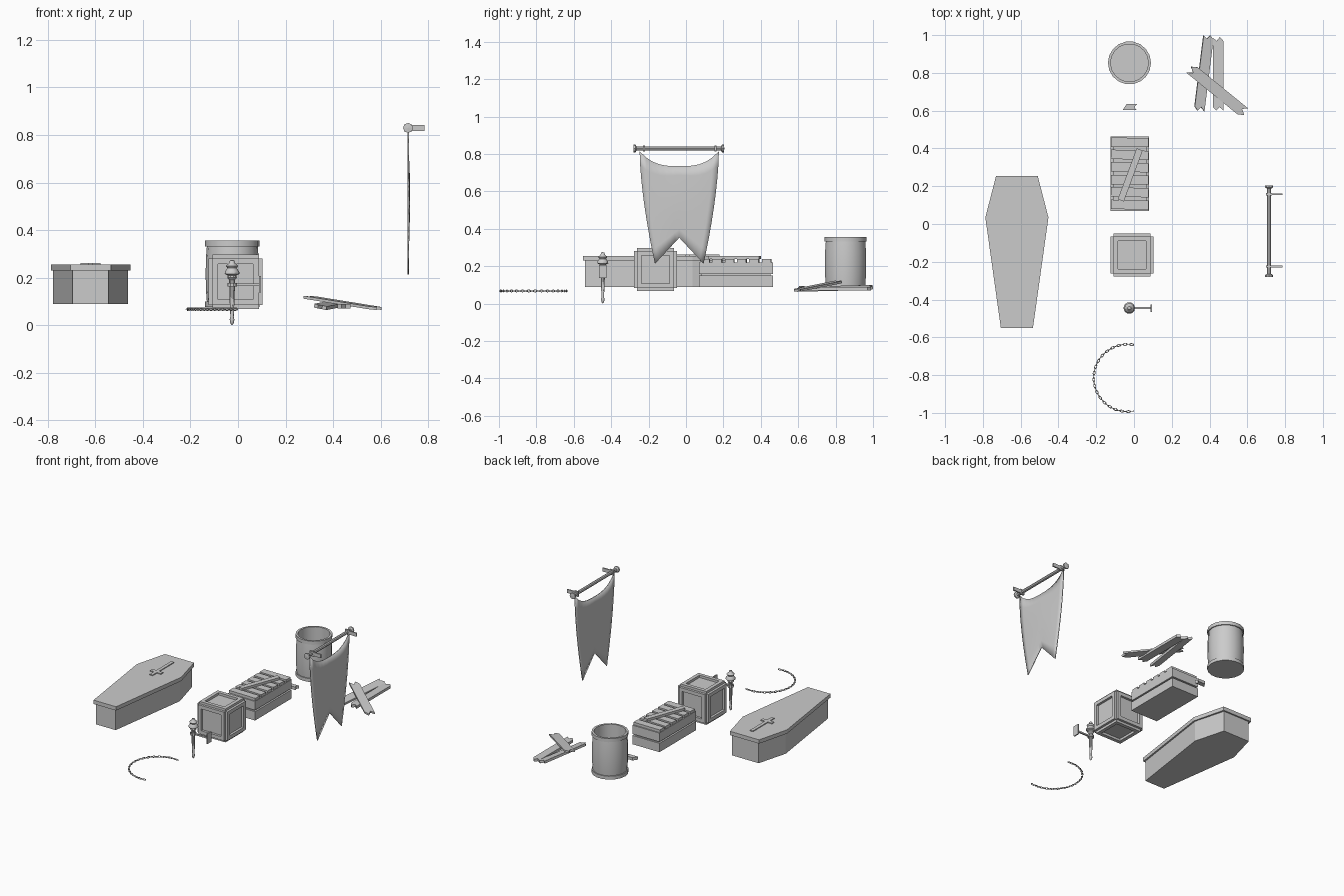
import bpy, bmesh, math, random
from mathutils import Matrix, Vector

random.seed(4)
if "Cube" in bpy.data.objects:
    bpy.data.objects.remove(bpy.data.objects["Cube"])

grey = bpy.data.materials.new("plain grey")
grey.use_nodes = True
colour = (0.6, 0.6, 0.6, 1)
grey.diffuse_color = colour
grey.node_tree.nodes["Principled BSDF"].inputs["Base Color"].default_value = colour


def finish(name, bm, smooth=False):
    bmesh.ops.recalc_face_normals(bm, faces=bm.faces)
    mesh = bpy.data.meshes.new(name)
    bm.to_mesh(mesh)
    bm.free()
    mesh.materials.append(grey)
    obj = bpy.data.objects.new(name, mesh)
    bpy.context.collection.objects.link(obj)
    if smooth:
        bpy.ops.object.select_all(action='DESELECT')
        obj.select_set(True)
        bpy.context.view_layer.objects.active = obj
        bpy.ops.object.shade_smooth_by_angle(angle=math.radians(35))
    return obj


def add_box(bm, centre, size, matrix=Matrix()):
    m = matrix @ Matrix.Translation(centre) @ Matrix.Diagonal((*size, 1))
    bmesh.ops.create_cube(bm, size=1, matrix=m)


def add_prism(bm, outline, low, high, matrix=Matrix()):
    rings = [[bm.verts.new(matrix @ Vector((x, y, z))) for x, y in outline] for z in (low, high)]
    bm.faces.new(rings[0])
    bm.faces.new(rings[1])
    n = len(outline)
    for i in range(n):
        j = (i + 1) % n
        bm.faces.new((rings[0][i], rings[0][j], rings[1][j], rings[1][i]))


def add_lathe(bm, profile, sides, matrix=Matrix()):
    # a radius of zero makes a single pole vertex
    rings = []
    for r, z in profile:
        count = sides if r else 1
        rings.append([bm.verts.new(matrix @ Vector((r * math.cos(a), r * math.sin(a), z)))
                      for a in (math.tau * k / sides for k in range(count))])
    for a, b in zip(rings, rings[1:]):
        for i in range(sides):
            j = (i + 1) % sides
            if len(a) == 1:
                bm.faces.new((a[0], b[i], b[j]))
            elif len(b) == 1:
                bm.faces.new((a[i], a[j], b[0]))
            else:
                bm.faces.new((a[i], a[j], b[j], b[i]))


def along(start, end, roll=0):
    # frame with x running from start to end
    start, end = Vector(start), Vector(end)
    x = (end - start).normalized()
    y = Vector((0, 0, 1)).cross(x).normalized()
    m = Matrix((x, y, x.cross(y))).transposed().to_4x4()
    return Matrix.Translation(start) @ m @ Matrix.Rotation(roll, 4, 'X'), (end - start).length


def plank(name, start, end, width, thick, jag=0.0, roll=0):
    m, n = along(start, end, roll)
    w = width / 2
    outline = [(0, -w), (n - jag, -w), (n, -w / 3), (n - jag, w / 4), (n - jag / 4, w),
               (jag, w), (0, w / 3), (jag, -w / 4)] if jag else [(0, -w), (n, -w), (n, w), (0, w)]
    bm = bmesh.new()
    add_prism(bm, outline, -thick / 2, thick / 2, m)
    return finish(name, bm)


# Coffin: body, wider lid and raised cross
def coffin_outline(grow):
    half = [(0.1, 0.245), (0.157, 0.035), (0.075, -0.54)]
    half = [(x + grow, y + grow * (1 if y > 0.1 else -1 if y < 0 else 0)) for x, y in half]
    return [(-0.62 + x, y) for x, y in half] + [(-0.62 - x, y) for x, y in reversed(half)]


for name, grow, low, high in (("coffin_body", 0, 0.09, 0.23), ("coffin_lid", 0.01, 0.23, 0.256)):
    bm = bmesh.new()
    add_prism(bm, coffin_outline(grow), low, high)
    finish(name, bm)
bm = bmesh.new()
w, a = 0.011, 0.042
add_prism(bm, [(-0.62 + x, y) for x, y in (
    (-w, -0.05), (w, -0.05), (w, -0.005), (a, -0.005), (a, 0.02), (w, 0.02),
    (w, 0.18), (-w, 0.18), (-w, 0.02), (-a, 0.02), (-a, -0.005), (-w, -0.005))], 0.255, 0.262)
finish("coffin_cross", bm)

# Cube crate with a raised frame on each face
centre = Matrix.Translation((-0.01, -0.163, 0.183))
half, rim, lift = 0.098, 0.024, 0.016
bm = bmesh.new()
add_box(bm, (0, 0, 0), (2 * half,) * 3, centre)
finish("crate_box", bm)
bm = bmesh.new()
turns = [Matrix.Rotation(k * math.pi / 2, 4, 'X') for k in range(4)]
turns += [Matrix.Rotation(s * math.pi / 2, 4, 'Y') for s in (1, -1)]
for turn in turns:
    for s in (1, -1):
        z, off = half + lift / 2, s * (half - rim / 2)
        add_box(bm, (0, off, z), (2 * half, rim, lift), centre @ turn)
        add_box(bm, (off, 0, z), (rim, 2 * (half - rim), lift), centre @ turn)
finish("crate_frames", bm)

# Slatted box: two courses of side boards around a recessed core
bm = bmesh.new()
x, y, wide, deep = -0.0225, 0.267, 0.205, 0.395
for z in (0.12, 0.19):
    for s in (1, -1):
        add_box(bm, (x + s * (wide / 2 - 0.008), y, z), (0.016, deep, 0.06))
        add_box(bm, (x, y + s * (deep / 2 - 0.008), z), (wide - 0.032, 0.016, 0.06))
finish("slatted_box_sides", bm)
bm = bmesh.new()
add_box(bm, (x, y, 0.145), (wide - 0.024, deep - 0.024, 0.11))
finish("slatted_box_core", bm)
for k in range(6):
    sy = y + (k - 2.5) * 0.066
    tilt = random.uniform(-0.004, 0.004)
    plank("box_slat", (x - 0.1, sy - tilt, 0.229), (x + 0.1, sy + tilt, 0.229), 0.049, 0.018)
plank("box_diagonal_board", (-0.07, 0.125, 0.246), (0.03, 0.395, 0.246), 0.034, 0.016)

# Open barrel with hoops at both ends
bm = bmesh.new()
add_lathe(bm, [(0, 0.077), (0.114, 0.077), (0.114, 0.1), (0.107, 0.1), (0.111, 0.15), (0.112, 0.215),
               (0.111, 0.28), (0.107, 0.332), (0.114, 0.332), (0.114, 0.356), (0.1, 0.356),
               (0.1, 0.1), (0, 0.1)], 18, Matrix.Translation((-0.024, 0.853, 0)))
finish("barrel", bm, True)

# Loose fragment and broken boards
bm = bmesh.new()
add_prism(bm, [(-0.06, 0.603), (0.015, 0.603), (0.002, 0.618), (0.015, 0.634), (-0.04, 0.634)], 0.075, 0.095)
finish("wood_fragment", bm)
plank("broken_board_left", (0.345, 0.6, 0.077), (0.395, 1.0, 0.087), 0.055, 0.016, 0.02, 0.2)
plank("broken_board_right", (0.445, 0.6, 0.08), (0.445, 0.99, 0.08), 0.055, 0.018, 0.02)
plank("broken_board_top", (0.295, 0.825, 0.118), (0.59, 0.585, 0.07), 0.06, 0.012, 0.03)

# Torch with its side bracket
spot = Matrix.Translation((-0.025, -0.445, 0))
bm = bmesh.new()
add_lathe(bm, [(0, 0), (0.007, 0.008), (0.01, 0.025), (0.007, 0.035), (0.011, 0.12), (0.012, 0.19),
               (0.02, 0.2), (0.018, 0.21), (0.031, 0.216), (0.03, 0.226), (0.019, 0.24), (0.026, 0.25),
               (0.012, 0.262), (0.009, 0.273), (0, 0.275)], 10, spot)
finish("torch", bm, True)
bm = bmesh.new()
add_lathe(bm, [(0.016, 0.163), (0.02, 0.163), (0.02, 0.178), (0.016, 0.178)], 10, spot)
add_box(bm, (0.05, 0, 0.17), (0.13, 0.01, 0.01), spot)
add_box(bm, (0.117, 0, 0.173), (0.008, 0.04, 0.07), spot)
finish("torch_bracket", bm)

# Banner pole with end knobs and wall brackets
bm = bmesh.new()
tip = [(0, 0), (0.021, 0.002), (0.021, 0.012), (0.011, 0.018)]
length = 0.487
profile = tip + [(r, length - z) for r, z in reversed(tip)]
add_lathe(bm, profile, 8, Matrix.Translation((0.715, -0.282, 0.83)) @ Matrix.Rotation(-math.pi / 2, 4, 'X'))
finish("banner_pole", bm)
for y in (-0.225, 0.158):
    bm = bmesh.new()
    add_box(bm, (0.747, y, 0.83), (0.076, 0.009, 0.024))
    add_box(bm, (0.715, y, 0.83), (0.03, 0.012, 0.034))
    finish("banner_bracket", bm)

# Cloth: columns between a sagging top edge and a swallowtail hem
bm = bmesh.new()
columns, rows = 12, 8
grid = []
for i in range(columns + 1):
    u = 2 * i / columns - 1
    top = 0.735 + 0.08 * abs(u) ** 3
    hem = 0.353 - 0.14 * abs(u)
    line = []
    for j in range(rows + 1):
        t = j / rows
        z = top + (hem - top) * t
        spread = 0.212 - 0.082 * t ** 1.6
        bulge = 0.006 * math.sin(math.pi * t) * (1 - u * u)
        line.append(bm.verts.new((0.715 + bulge, -0.036 + u * spread, z)))
    grid.append(line)
for a, b in zip(grid, grid[1:]):
    for j in range(rows):
        bm.faces.new((a[j], b[j], b[j + 1], a[j + 1]))
cloth = finish("banner_cloth", bm, True)
thick = cloth.modifiers.new("thickness", 'SOLIDIFY')
thick.thickness = 0.006
thick.offset = 0

# Chain: oval links alternately flat and upright around an arc
links = 36
bm = bmesh.new()
for k in range(links):
    angle = math.radians(80 + 200 * (k + 0.5) / links)
    place = Matrix.Translation((-0.035 + 0.178 * math.cos(angle), -0.815 + 0.178 * math.sin(angle), 0.068))
    place = place @ Matrix.Rotation(angle, 4, 'Z') @ Matrix.Rotation(k % 2 * math.pi / 2, 4, 'Y')
    place = place @ Matrix.Diagonal((1, 1.9, 1, 1))
    ring = [(0.0055 + 0.002 * math.cos(a), 0.002 * math.sin(a)) for a in (math.tau * q / 5 for q in range(6))]
    add_lathe(bm, ring, 10, place)
bmesh.ops.remove_doubles(bm, verts=bm.verts, dist=0.00001)
finish("chain", bm)
